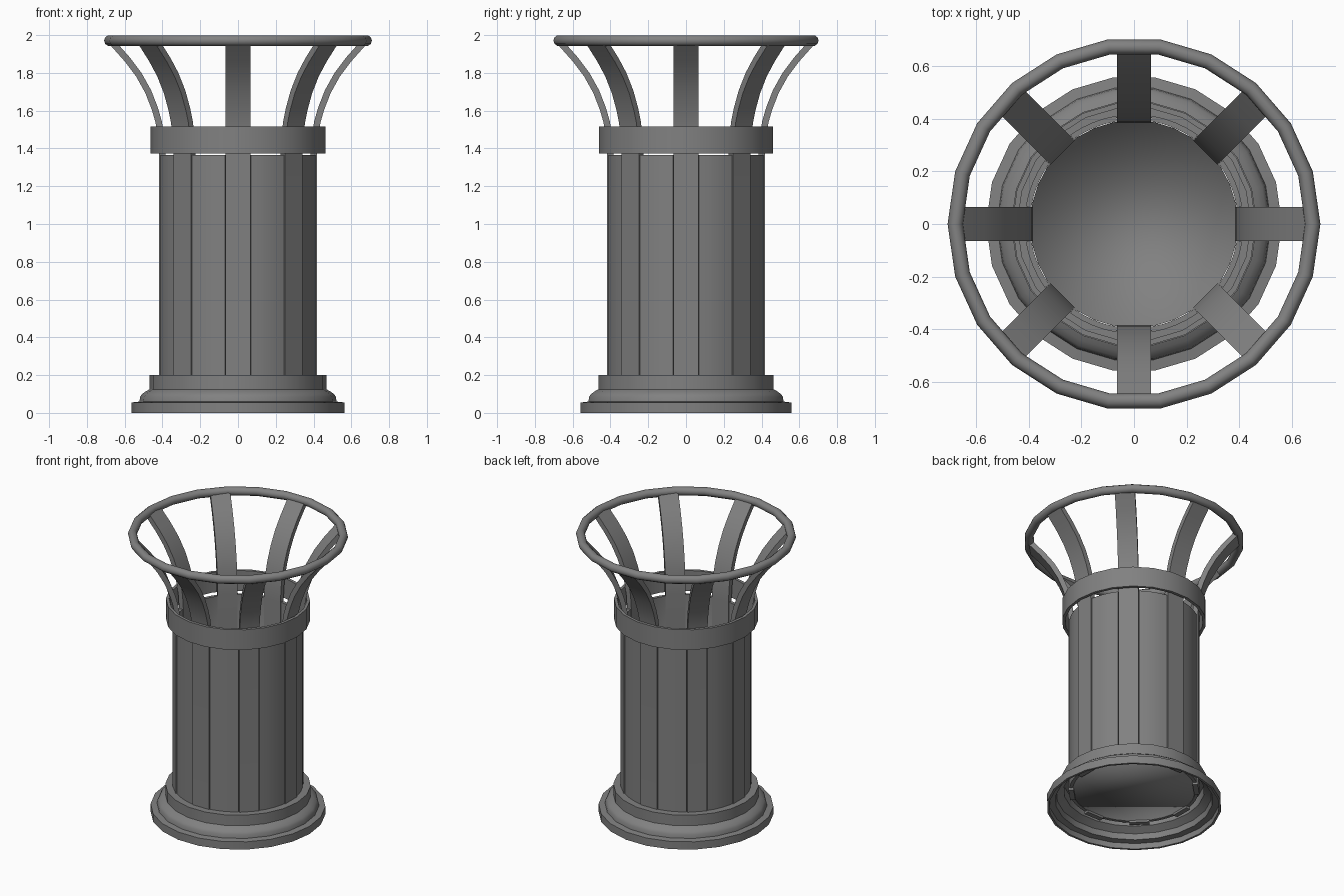
import bpy
import bmesh
from math import sin, cos, tau, asin, radians
from mathutils import Matrix, Vector

if "Cube" in bpy.data.objects:
    bpy.data.objects.remove(bpy.data.objects["Cube"], do_unlink=True)

SIDES = 22
STRAPS = 8

grey = bpy.data.materials.new("painted_grey_metal")
grey.use_nodes = True
color = (0.22, 0.22, 0.22, 1)
grey.diffuse_color = color
grey.node_tree.nodes["Principled BSDF"].inputs["Base Color"].default_value = color


def finish(bm, name, sharp=35, recalc=True):
    """Turn a bmesh into a smooth shaded object with crisp edges."""
    if recalc:
        bmesh.ops.recalc_face_normals(bm, faces=bm.faces[:])
    mesh = bpy.data.meshes.new(name)
    bm.to_mesh(mesh)
    bm.free()
    mesh.materials.append(grey)
    mesh.shade_smooth()
    if sharp:
        mesh.set_sharp_from_angle(angle=radians(sharp))
    obj = bpy.data.objects.new(name, mesh)
    bpy.context.collection.objects.link(obj)
    return obj


def sweep(name, profile, start=0.0, end=tau, steps=SIDES, sharp=35):
    """Revolve a closed (radius, height) profile, fully or over an arc."""
    bm = bmesh.new()
    full = end - start > tau - 0.001
    rings = []
    for i in range(steps if full else steps + 1):
        a = start + (end - start) * i / steps
        rings.append([bm.verts.new((r * cos(a), r * sin(a), z)) for r, z in profile])
    pairs = list(zip(rings, rings[1:]))
    if full:
        pairs.append((rings[-1], rings[0]))
    else:
        bm.faces.new(rings[0])
        bm.faces.new(rings[-1])
    n = len(profile)
    for a, b in pairs:
        for j in range(n):
            k = (j + 1) % n
            bm.faces.new((a[j], b[j], b[k], a[k]))
    return finish(bm, name, sharp)


def wall(outer, inner, low, high):
    return [(outer, low), (outer, high), (inner, high), (inner, low)]


# Stepped base, hollow underneath
outer = [(0.563, 0), (0.563, 0.055), (0.522, 0.06), (0.518, 0.085), (0.508, 0.1),
         (0.487, 0.115), (0.468, 0.125), (0.468, 0.2), (0.41, 0.2)]
inner = [(0.41, 0.185), (0.453, 0.185), (0.453, 0.115), (0.5, 0.085),
         (0.507, 0.045), (0.548, 0.04), (0.548, 0)]
sweep("base", outer + inner)

# Collar band and top rim
sweep("collar_band", wall(0.464, 0.444, 1.372, 1.515))
rim = [(0.68 + 0.029 * cos(tau * i / 10), 1.971 + 0.029 * sin(tau * i / 10))
       for i in range(10)]
sweep("top_rim", rim, sharp=60)

# Inner container, open at the top
bm = bmesh.new()
bmesh.ops.create_cone(bm, cap_ends=True, segments=32, radius1=0.395, radius2=0.395,
                      depth=1.245, matrix=Matrix.Translation((0, 0, 0.7425)))
lid = [f for f in bm.faces if f.normal.z > 0.9]
bmesh.ops.delete(bm, geom=lid, context="FACES_ONLY")
bmesh.ops.reverse_faces(bm, faces=bm.faces[:])
finish(bm, "inner_container", sharp=0, recalc=False)

# Curved body panels between the straps
margin = asin(0.068 / 0.417)
for i in range(STRAPS):
    a = tau * i / STRAPS
    sweep(f"body_panel_{i + 1}", wall(0.417, 0.396, 0.12, 1.365),
          a + margin, a + tau / STRAPS - margin, 4)

# Flat straps that run up the body and flare out to the rim
path = [Vector(p) for p in ((0.401, 0.105), (0.401, 1.37), (0.407, 1.46), (0.42, 1.54),
                            (0.44, 1.61), (0.475, 1.7), (0.525, 1.79), (0.585, 1.87),
                            (0.665, 1.96))]
for i in range(STRAPS):
    bm = bmesh.new()
    sections = []
    for j, p in enumerate(path):
        t = (path[min(j + 1, len(path) - 1)] - path[max(j - 1, 0)]).normalized()
        side = Vector((t.y, -t.x)) * 0.017
        if j < 2:
            side = Vector((0.017, 0))
        a, b = p + side, p - side
        sections.append([bm.verts.new((q.x, y, q.y)) for q, y in
                         ((a, -0.065), (a, 0.065), (b, 0.065), (b, -0.065))])
    bm.faces.new(sections[0])
    bm.faces.new(sections[-1])
    for a, b in zip(sections, sections[1:]):
        for j in range(4):
            k = (j + 1) % 4
            bm.faces.new((a[j], a[k], b[k], b[j]))
    bm.transform(Matrix.Rotation(tau * i / STRAPS, 4, "Z"))
    finish(bm, f"strap_{i + 1}")
